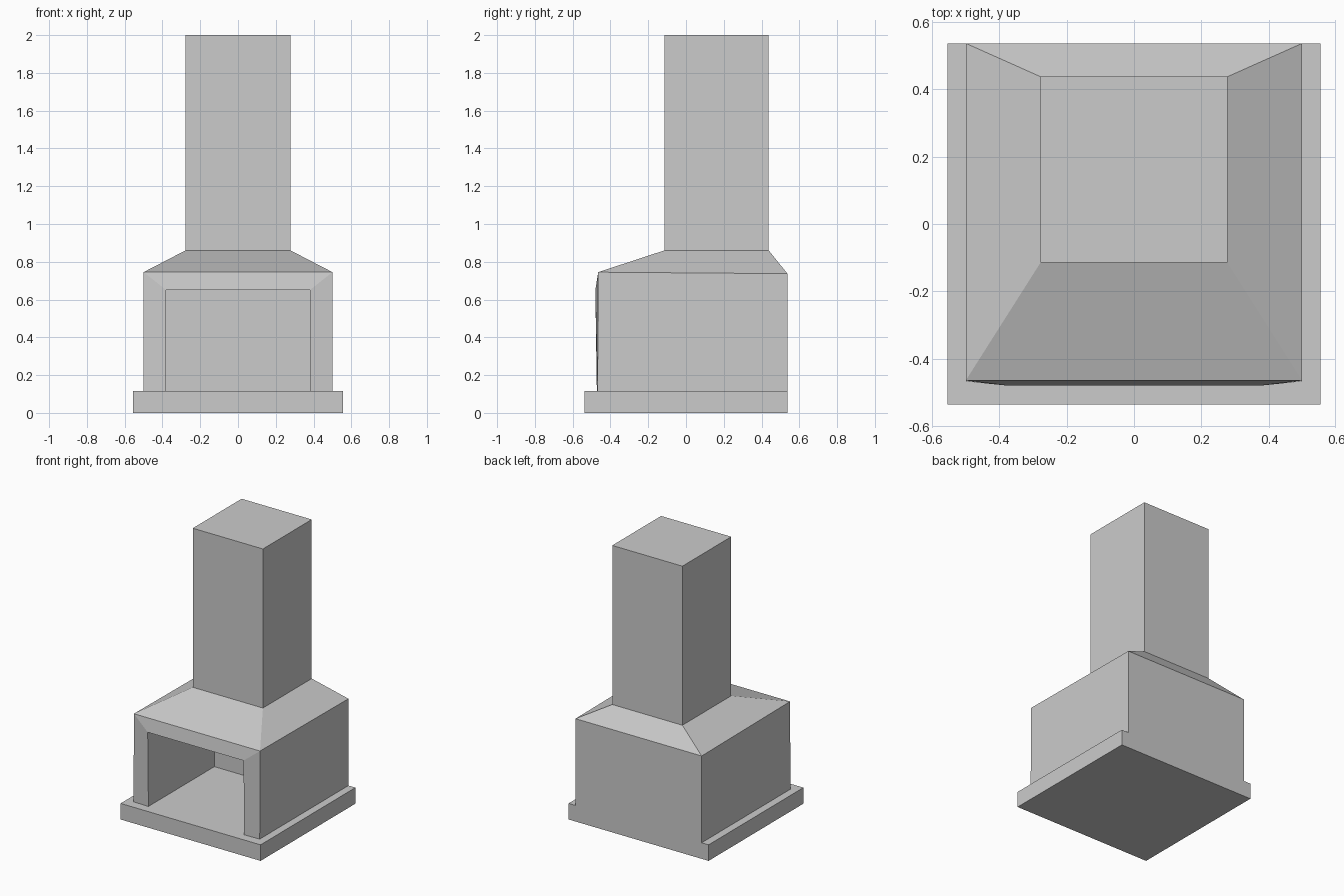
import bpy, bmesh

if "Cube" in bpy.data.objects:
    bpy.data.objects.remove(bpy.data.objects["Cube"])

Z0 = 0.115   # top of the hearth slab
ZH = 0.86    # where the hood meets the chimney


def build(name, mirrored, centred):
    """Make a mesh from right-hand faces (mirrored in x) and faces spanning the centre.
    A centred face is given as its right-hand chain of points; the left side is added."""
    flip = lambda p: (-p[0], p[1], p[2])
    faces = []
    for f in mirrored:
        faces += [f, [flip(p) for p in f]]
    for chain in centred:
        faces.append(chain + [flip(p) for p in reversed(chain)])
    bm = bmesh.new()
    for f in faces:
        bm.faces.new([bm.verts.new(p) for p in f])
    bmesh.ops.remove_doubles(bm, verts=bm.verts, dist=1e-4)
    bmesh.ops.recalc_face_normals(bm, faces=bm.faces)
    me = bpy.data.meshes.new(name)
    bm.to_mesh(me)
    bm.free()
    ob = bpy.data.objects.new(name, me)
    bpy.context.collection.objects.link(ob)
    return ob


def box(name, x, y0, y1, z0, z1, bottom=True):
    side = [[(x, y0, z0), (x, y1, z0), (x, y1, z1), (x, y0, z1)]]
    across = [[(x, y0, z0), (x, y0, z1)], [(x, y1, z0), (x, y1, z1)],
              [(x, y0, z1), (x, y1, z1)]]
    if bottom:
        across.append([(x, y0, z0), (x, y1, z0)])
    return build(name, side, across)


# Hearth slab and chimney
box("hearth_base", 0.555, -0.537, 0.537, 0, Z0)
box("chimney", 0.278, -0.115, 0.438, ZH, 2.0, bottom=False)

# Outer corners of the fireplace body (right-hand side)
fb, ft = (0.5, -0.468, Z0), (0.5, -0.465, 0.745)
bb, bt = (0.5, 0.537, Z0), (0.5, 0.537, 0.737)
hf, hb = (0.278, -0.115, ZH), (0.278, 0.438, ZH)
# Corners of the opening and the firebox behind it
ob_, ot = (0.38, -0.472, Z0), (0.38, -0.48, 0.65)
ib, it = (0.38, 0.275, Z0), (0.38, 0.275, 0.65)

build("firebox_and_hood",
      [[fb, bb, bt, ft],        # outer side wall
       [fb, ft, ot, ob_],       # front pillar
       [ft, bt, hb, hf],        # hood side
       [ob_, ot, it, ib]],      # firebox side
      [[ft, hf],                # hood front
       [ot, ft],                # lintel
       [bt, hb],                # hood back
       [bb, bt],                # back wall
       [ot, it],                # firebox ceiling
       [ib, it]])               # firebox back
